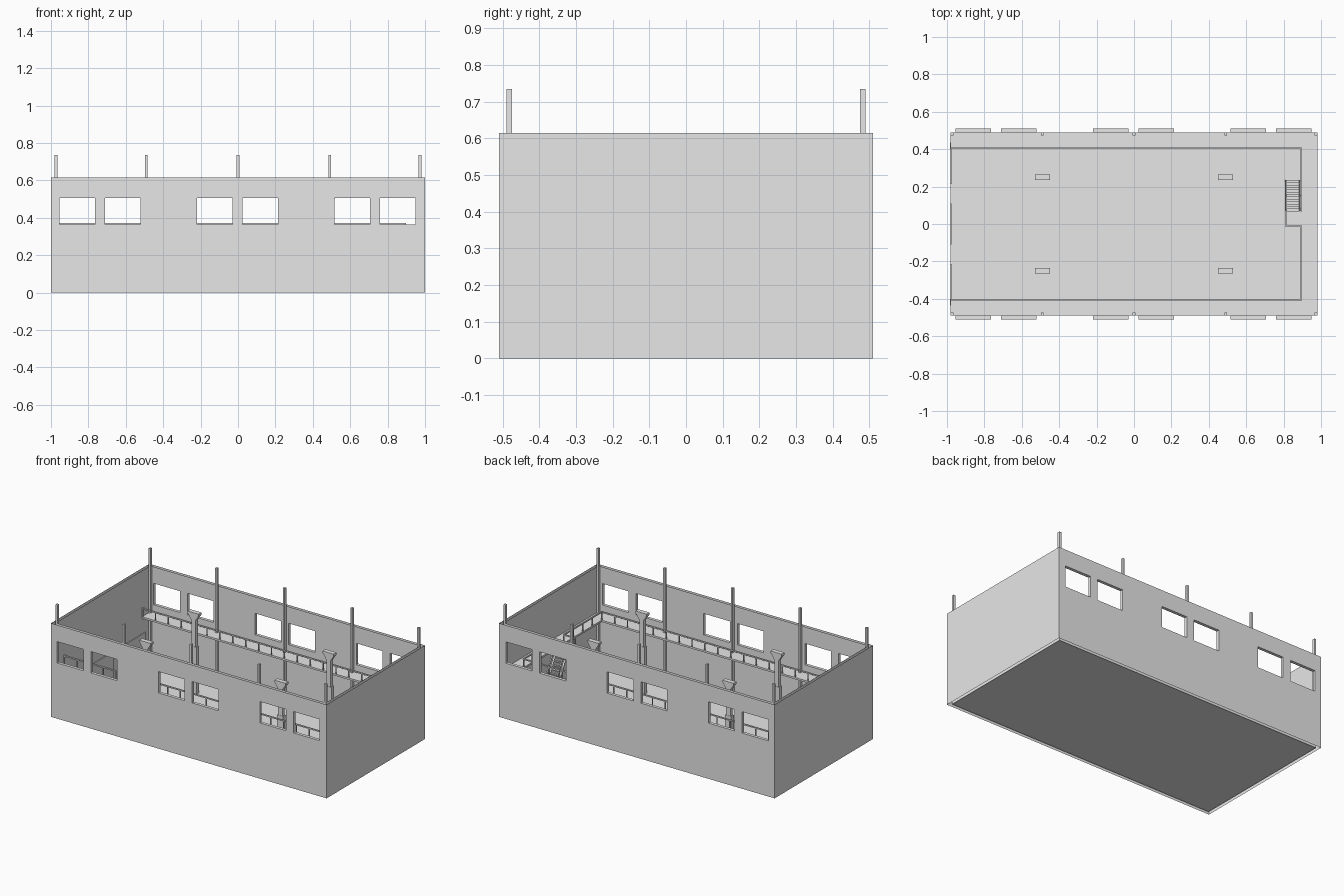
import bpy, bmesh

cube = bpy.data.objects.get("Cube")
if cube:
    bpy.data.objects.remove(cube, do_unlink=True)

grey = bpy.data.materials.new("plain_grey")
grey.use_nodes = True
grey.diffuse_color = (0.8, 0.8, 0.8, 1)
grey.node_tree.nodes["Principled BSDF"].inputs["Base Color"].default_value = (0.8, 0.8, 0.8, 1)


def finish(name, bm):
    mesh = bpy.data.meshes.new(name)
    bm.to_mesh(mesh)
    bm.free()
    mesh.materials.append(grey)
    obj = bpy.data.objects.new(name, mesh)
    bpy.context.collection.objects.link(obj)
    return obj


def quad(bm, pts, flip=False):
    verts = [bm.verts.new(p) for p in pts]
    bm.faces.new(verts[::-1] if flip else verts)


def box(bm, x, y, z, taper=1.0):
    """Box from (low, high) ranges; taper scales the bottom in x."""
    mid = sum(x) / 2
    vs = []
    for k, zz in enumerate(z):
        f = 1.0 if k else taper
        for px, py in ((x[0], y[0]), (x[1], y[0]), (x[1], y[1]), (x[0], y[1])):
            vs.append(bm.verts.new((mid + (px - mid) * f, py, zz)))
    bm.faces.new(vs[3::-1])
    bm.faces.new(vs[4:])
    for i in range(4):
        j = (i + 1) % 4
        bm.faces.new((vs[i], vs[j], vs[4 + j], vs[4 + i]))


def beam(bm, a, b, w):
    """Sloping bar in the yz plane, from a to b, of height and width w."""
    x, h = a[0], w / 2
    rows = [[bm.verts.new((x + sx * h, p[1], p[2] + sz * h))
             for sx, sz in ((-1, -1), (1, -1), (1, 1), (-1, 1))] for p in (a, b)]
    bm.faces.new(rows[0][::-1])
    bm.faces.new(rows[1])
    for i in range(4):
        j = (i + 1) % 4
        bm.faces.new((rows[0][i], rows[0][j], rows[1][j], rows[1][i]))
    bmesh.ops.recalc_face_normals(bm, faces=bm.faces)


OUT_X, OUT_Y, IN_X, IN_Y, TOP = 1.0, 0.51, 0.98, 0.49, 0.614
SILL, HEAD = 0.365, 0.505
WINDOWS = [(-0.955, -0.765), (-0.71, -0.52), (-0.22, -0.03),
           (0.025, 0.215), (0.515, 0.705), (0.76, 0.95)]
DECK, RAIL = 0.312, 0.371
EDGE_X, EDGE_Y = 0.895, 0.405

# Long walls: outer and inner skins with window openings and reveals
for name, s in (("front_wall", -1), ("back_wall", 1)):
    bm = bmesh.new()
    for hx, hy, outer in ((OUT_X, OUT_Y, True), (IN_X, IN_Y, False)):
        xs = [-hx] + [e for w in WINDOWS for e in w] + [hx]
        zs = [0, SILL, HEAD, TOP]
        for i in range(len(xs) - 1):
            for k in range(3):
                if k == 1 and i % 2:
                    continue
                y = s * hy
                quad(bm, [(xs[i], y, zs[k]), (xs[i + 1], y, zs[k]),
                          (xs[i + 1], y, zs[k + 1]), (xs[i], y, zs[k + 1])],
                     (s > 0) == outer)
    for a, b in WINDOWS:
        ring = [(a, SILL), (b, SILL), (b, HEAD), (a, HEAD)]
        for i in range(4):
            (x0, z0), (x1, z1) = ring[i], ring[(i + 1) % 4]
            quad(bm, [(x0, s * OUT_Y, z0), (x1, s * OUT_Y, z1),
                      (x1, s * IN_Y, z1), (x0, s * IN_Y, z0)], s > 0)
    finish(name, bm)

# Plain end walls
for name, s in (("right_end_wall", -1), ("left_end_wall", 1)):
    bm = bmesh.new()
    for hx, hy, outer in ((OUT_X, OUT_Y, True), (IN_X, IN_Y, False)):
        x = s * hx
        quad(bm, [(x, -hy, 0), (x, hy, 0), (x, hy, TOP), (x, -hy, TOP)], (s < 0) == outer)
    finish(name, bm)

# Ground floor
bm = bmesh.new()
quad(bm, [(-IN_X, -IN_Y, 0.004), (IN_X, -IN_Y, 0.004), (IN_X, IN_Y, 0.004), (-IN_X, IN_Y, 0.004)])
finish("floor", bm)

# Tall slim posts against the long walls
bm = bmesh.new()
for x in (-0.973, -0.49, 0, 0.49, 0.973):
    for s in (-1, 1):
        y = s * 0.482
        box(bm, (x - 0.007, x + 0.007), (y - 0.008, y + 0.008), (0.004, 0.735))
finish("wall_posts", bm)

# Columns with a wide lower shaft and flared capital
for i, (sx, sy) in enumerate(((-1, -1), (1, -1), (-1, 1), (1, 1))):
    bm = bmesh.new()
    x, y = sx * 0.49, sy * 0.25
    ys = (y - 0.014, y + 0.014)
    box(bm, (x - 0.022, x + 0.022), ys, (0.004, DECK))
    box(bm, (x - 0.015, x + 0.015), (y - 0.012, y + 0.012), (DECK, 0.49))
    box(bm, (x - 0.038, x + 0.038), ys, (0.485, 0.52), 0.42)
    box(bm, (x - 0.04, x + 0.04), (y - 0.015, y + 0.015), (0.52, 0.535))
    finish("column_%d" % (i + 1), bm)

# Gallery deck on three sides
bm = bmesh.new()
for s in (-1, 1):
    box(bm, (-IN_X, IN_X), sorted((s * EDGE_Y, s * IN_Y)), (DECK - 0.012, DECK))
box(bm, (EDGE_X, IN_X), (-EDGE_Y, EDGE_Y), (DECK - 0.012, DECK))
finish("gallery_deck", bm)


def railing(bm, a, b, cells):
    """Straight top rail with evenly spaced uprights."""
    h = 0.004
    box(bm, sorted((a[0] - h, b[0] + h)), sorted((a[1] - h, b[1] + h)), (RAIL - 0.008, RAIL))
    for i in range(cells + 1):
        t = i / cells
        x, y = (p + (q - p) * t for p, q in zip(a, b))
        box(bm, (x - 0.003, x + 0.003), (y - 0.003, y + 0.003), (DECK, RAIL - 0.008))


# Gallery railings, with a gap at the stair landing
LAND_0, LAND_1, STAIR_END, STAIR_X = -0.012, 0.07, 0.235, 0.813
bm = bmesh.new()
for s in (-1, 1):
    railing(bm, (-IN_X + 0.004, s * EDGE_Y), (EDGE_X, s * EDGE_Y), 20)
railing(bm, (EDGE_X, -EDGE_Y), (EDGE_X, LAND_0), 4)
railing(bm, (EDGE_X, LAND_1), (EDGE_X, EDGE_Y), 4)
finish("gallery_railing", bm)

# Stair landing and its railing
bm = bmesh.new()
box(bm, (STAIR_X - 0.004, EDGE_X), (LAND_0 - 0.004, LAND_1), (DECK - 0.012, DECK))
railing(bm, (STAIR_X, LAND_0), (EDGE_X, LAND_0), 1)
railing(bm, (STAIR_X, LAND_0), (STAIR_X, LAND_1), 1)
finish("stair_landing", bm)

# Stair flight: treads, stringers and handrails
bm = bmesh.new()
STEPS = 13
run = (STAIR_END - LAND_1) / STEPS
for i in range(STEPS):
    y, z = LAND_1 + run * i, DECK * (1 - (i + 1) / (STEPS + 1))
    box(bm, (STAIR_X, EDGE_X - 0.006), (y, y + run), (z - 0.006, z))
finish("stair_treads", bm)
bm = bmesh.new()
for x in (STAIR_X, EDGE_X - 0.006):
    beam(bm, (x, LAND_1, DECK - 0.01), (x, STAIR_END, 0.014), 0.012)
    beam(bm, (x, LAND_1, RAIL - 0.004), (x, STAIR_END, RAIL - DECK + 0.02), 0.008)
    for y, z in ((STAIR_END - 0.003, 0.004), ((LAND_1 + STAIR_END) / 2, DECK / 2)):
        box(bm, (x - 0.003, x + 0.003), (y - 0.003, y + 0.003), (z, z + RAIL - DECK + 0.015))
finish("stair_sides", bm)

# Door panels on the inside of the right end wall
for i, y in enumerate((-0.325, 0, 0.325)):
    bm = bmesh.new()
    box(bm, (-0.984, -0.975), (y - 0.11, y + 0.11), (0.004, 0.2))
    finish("door_panel_%d" % (i + 1), bm)
